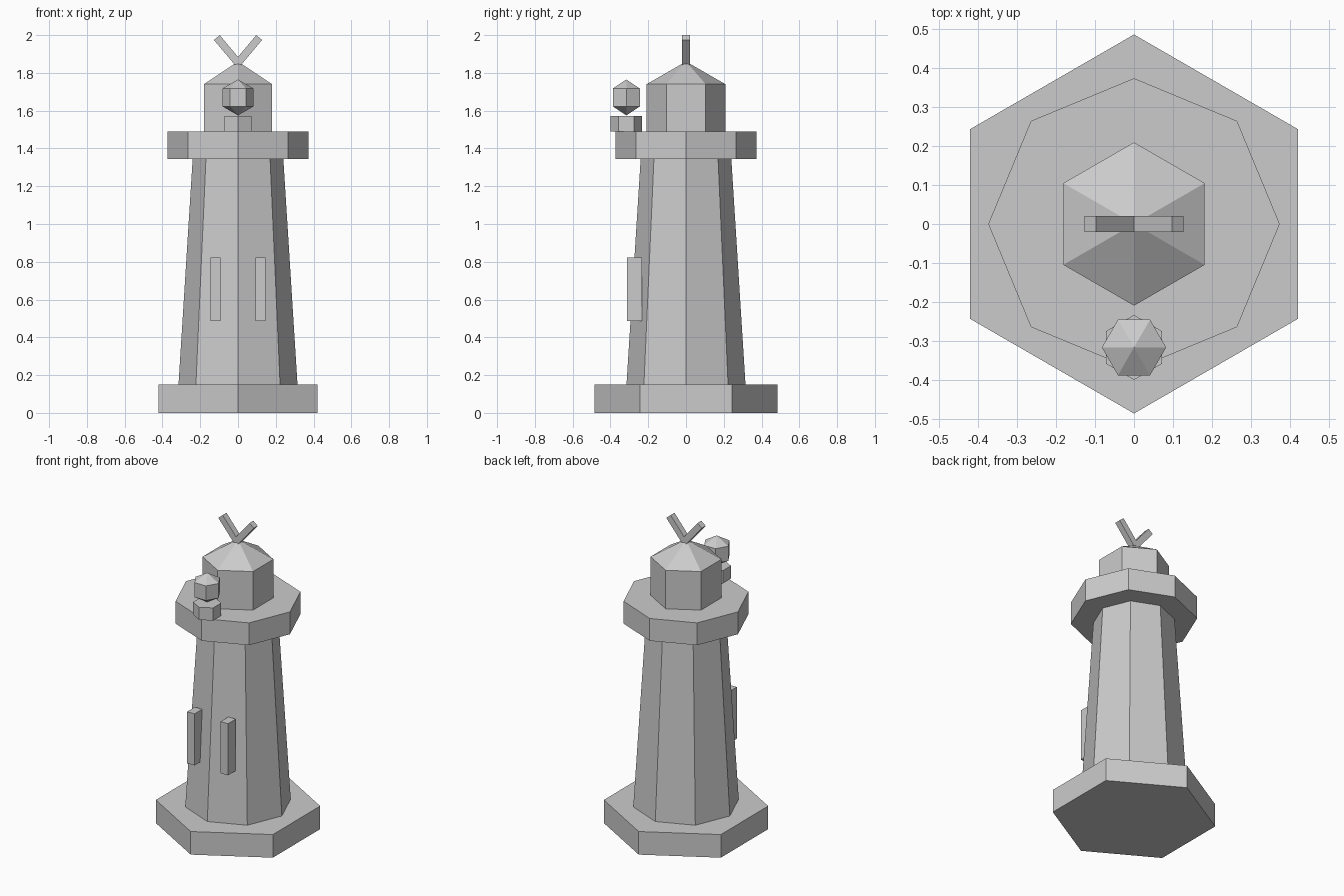
import bpy
from math import radians, sin, cos

if "Cube" in bpy.data.objects:
    bpy.data.objects.remove(bpy.data.objects["Cube"])


def prism(name, sides, r1, r2, z0, z1, y=0, spin=0):
    """Tapered prism (or cone when r2 is 0) with flat faces."""
    bpy.ops.mesh.primitive_cone_add(vertices=sides, radius1=r1, radius2=r2, depth=z1 - z0,
                                    location=(0, y, (z0 + z1) / 2),
                                    rotation=(0, 0, radians(spin)))
    bpy.context.object.name = name


def box(name, size, loc, tilt=0):
    bpy.ops.mesh.primitive_cube_add(size=1, location=loc, rotation=(0, radians(tilt), 0))
    bpy.context.object.name = name
    bpy.context.object.scale = size


# Foundation, tapered tower and gallery
prism("foundation", 6, 0.485, 0.485, 0, 0.15)
prism("tower", 8, 0.315, 0.24, 0.15, 1.345)
prism("gallery", 8, 0.373, 0.373, 1.345, 1.49)

# Lantern room and roof
prism("lantern_room", 6, 0.209, 0.209, 1.49, 1.74)
prism("roof", 6, 0.209, 0, 1.74, 1.86)

# Small lamp at the front of the gallery
prism("lamp_base", 6, 0.083, 0.083, 1.49, 1.572, y=-0.316)
bpy.ops.mesh.primitive_uv_sphere_add(segments=6, ring_count=3, radius=0.095,
                                     location=(0, -0.316, 1.67), rotation=(0, 0, radians(30)))
bpy.context.object.name = "lamp_globe"

for side, label in ((-1, "left"), (1, "right")):
    # Tall window slabs on the front of the tower
    box(label + "_window", (0.053, 0.079, 0.335), (side * 0.12, -0.2725, 0.655))
    # Slanted roof bars forming a V
    length, tilt = 0.18, 40
    x = 0.112 - length / 2 * sin(radians(tilt))
    z = 1.987 - length / 2 * cos(radians(tilt))
    box(label + "_roof_bar", (0.04, 0.04, length), (side * x, 0, z), side * tilt)
